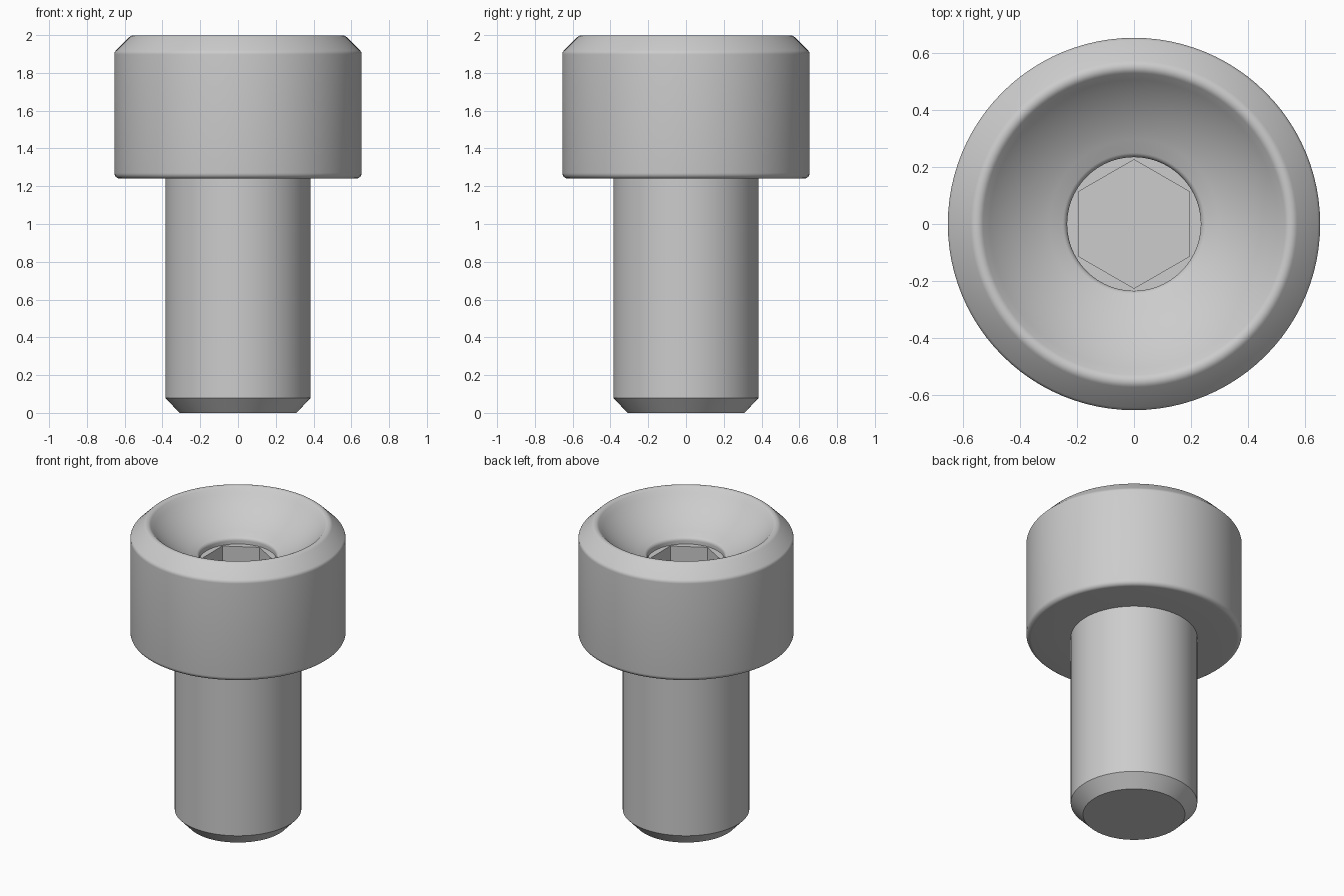
import bpy, bmesh
from math import sin, cos, tan, pi, radians
from mathutils import Vector

cube = bpy.data.objects.get("Cube")
if cube:
    bpy.data.objects.remove(cube, do_unlink=True)

SEGMENTS = 96  # divisible by six, so hexagon corners land on vertices

steel = bpy.data.materials.new("steel_grey")
steel.use_nodes = True
GREY = (0.604, 0.604, 0.604, 1)
steel.diffuse_color = GREY
steel.node_tree.nodes["Principled BSDF"].inputs["Base Color"].default_value = GREY


def rounded(corners, steps=6):
    """Turn (radius, z, fillet) corners into profile points with rounded corners."""
    points = []
    for i, (r, z, fillet) in enumerate(corners):
        p = Vector((r, z))
        if not fillet:
            points.append(p)
            continue
        a = (Vector(corners[i - 1][:2]) - p).normalized()
        b = (Vector(corners[i + 1][:2]) - p).normalized()
        half = a.angle(b) / 2
        centre = p + (a + b).normalized() * fillet / sin(half)
        start = (p + a * fillet / tan(half) - centre).normalized()
        end = (p + b * fillet / tan(half) - centre).normalized()
        points += [centre + start.slerp(end, k / steps) * fillet
                   for k in range(steps + 1)]
    return points


def circle_ring(bm, r, z):
    return [bm.verts.new((r * cos(t), r * sin(t), z))
            for t in (2 * pi * k / SEGMENTS for k in range(SEGMENTS))]


def hex_ring(bm, apothem, z):
    """Hexagon with corners on the y axis, sampled at the same angles as the circles."""
    ring = []
    for k in range(SEGMENTS):
        t = 2 * pi * k / SEGMENTS
        off = (t + pi / 6) % (pi / 3) - pi / 6
        r = apothem / cos(off)
        ring.append(bm.verts.new((r * cos(t), r * sin(t), z)))
    return ring


def finish(name, bm, rings, cap):
    """Join the rings into a surface, cap one end and shade it."""
    for low, high in zip(rings, rings[1:]):
        for k in range(SEGMENTS):
            n = (k + 1) % SEGMENTS
            bm.faces.new((low[k], low[n], high[n], high[k]))
    bm.faces.new(cap)
    mesh = bpy.data.meshes.new(name)
    bm.to_mesh(mesh)
    bm.free()
    mesh.materials.append(steel)
    obj = bpy.data.objects.new(name, mesh)
    bpy.context.collection.objects.link(obj)
    bpy.ops.object.select_all(action='DESELECT')
    obj.select_set(True)
    bpy.context.view_layer.objects.active = obj
    bpy.ops.object.shade_smooth_by_angle(angle=radians(30))


# Shank with a chamfered tip
bm = bmesh.new()
rings = [circle_ring(bm, r, z) for r, z in ((0.31, 0), (0.385, 0.08), (0.385, 1.24))]
finish("shank", bm, rings, rings[0][::-1])

# Head: rounded rim, dished top, round hole and hexagonal socket
bm = bmesh.new()
dish = [(0.705 * sin(radians(d)), 2.453 - 0.705 * cos(radians(d)), 0)
        for d in range(46, 22, -3)]
corners = [(0.385, 1.24, 0), (0.655, 1.24, 0.03), (0.655, 1.91, 0.03),
           (0.552, 2.0125, 0.03), *dish,
           (0.235, 1.788, 0.025), (0.235, 1.75, 0)]
rings = [circle_ring(bm, p.x, p.y) for p in rounded(corners)]
rings += [hex_ring(bm, 0.196, z) for z in (1.75, 1.4)]
finish("socket_head", bm, rings, rings[-1])
